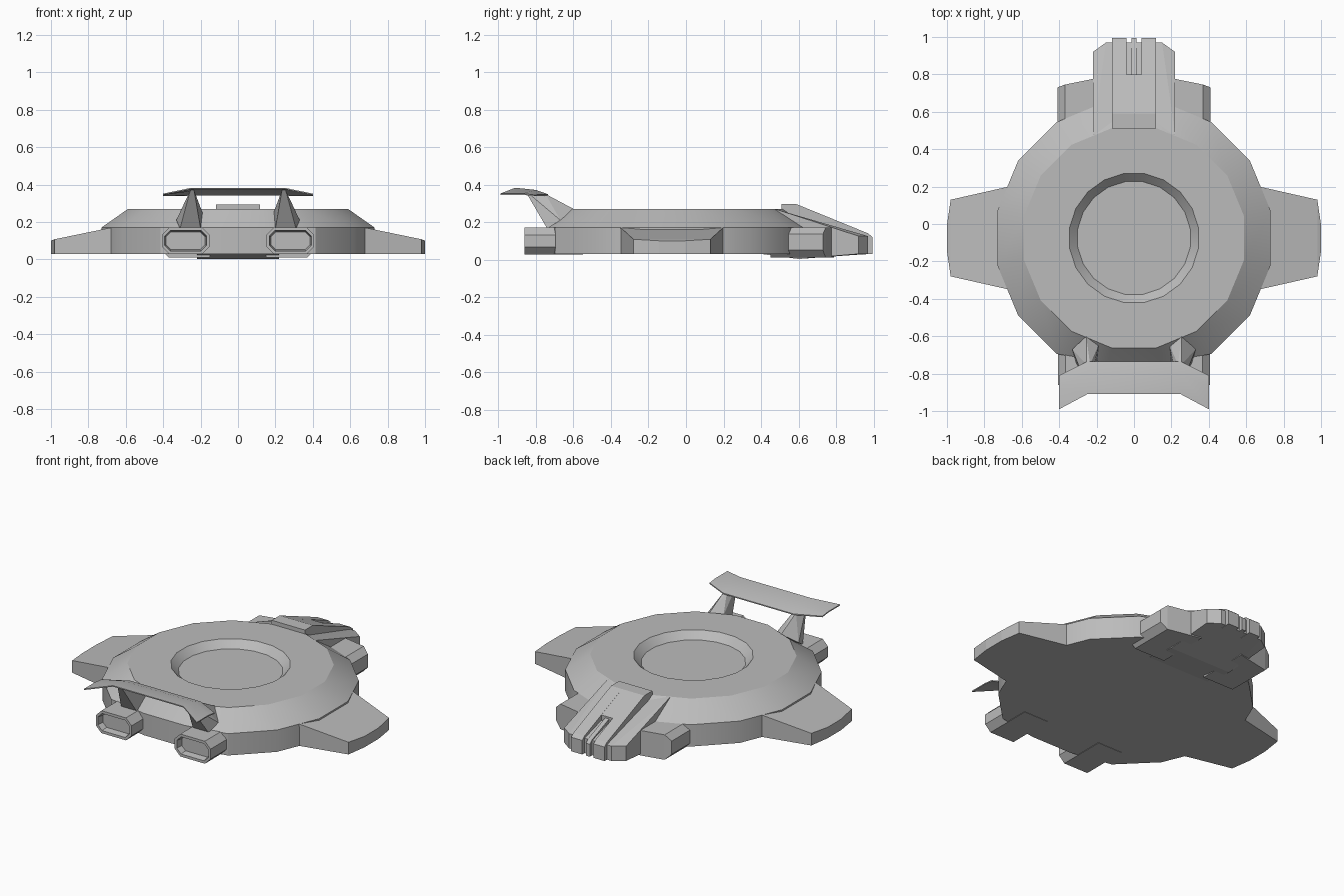
import bpy, bmesh
from math import sin, cos, pi, radians

cube = bpy.data.objects.get("Cube")
if cube:
    bpy.data.objects.remove(cube, do_unlink=True)

grey = bpy.data.materials.new("hull_grey")
grey.use_nodes = True
tone = (0.5, 0.5, 0.5, 1)
grey.diffuse_color = tone
grey.node_tree.nodes["Principled BSDF"].inputs["Base Color"].default_value = tone

CY = -0.075  # saucer centre along y


def finish(name, bm, smooth=False):
    bmesh.ops.recalc_face_normals(bm, faces=bm.faces)
    mesh = bpy.data.meshes.new(name)
    bm.to_mesh(mesh)
    bm.free()
    mesh.materials.append(grey)
    obj = bpy.data.objects.new(name, mesh)
    bpy.context.collection.objects.link(obj)
    if smooth:
        shade(obj)
    return obj


def shade(obj):
    bpy.ops.object.select_all(action='DESELECT')
    obj.select_set(True)
    bpy.context.view_layer.objects.active = obj
    bpy.ops.object.shade_smooth_by_angle(angle=radians(30))


def loft(name, rings, smooth=False):
    """Skin equal-length closed rings and cap both ends."""
    bm = bmesh.new()
    loops = [[bm.verts.new(p) for p in ring] for ring in rings]
    n = len(loops[0])
    for a, b in zip(loops, loops[1:]):
        for i in range(n):
            j = (i + 1) % n
            bm.faces.new((a[i], a[j], b[j], b[i]))
    bm.faces.new(loops[0])
    bm.faces.new(loops[-1])
    return finish(name, bm, smooth)


def prism(name, profile, x0, x1):
    """Extrude a (y, z) profile across x."""
    return loft(name, [[(x, y, z) for y, z in profile] for x in (x0, x1)])


def solid(name, points, side=1):
    """Convex solid around the points, mirrored when side is -1."""
    bm = bmesh.new()
    for x, y, z in points:
        bm.verts.new((x * side, y, z))
    bmesh.ops.convex_hull(bm, input=bm.verts)
    bmesh.ops.dissolve_limit(bm, angle_limit=radians(1), verts=bm.verts, edges=bm.edges)
    return finish(name, bm)


def circle(r, z, n, back=-2):
    return [(r * sin((i + .5) * 2 * pi / n),
             max(back, CY + r * cos((i + .5) * 2 * pi / n)), z) for i in range(n)]


def octagon(cx, cz, w, h, c, y):
    """Rectangle with cut corners, facing y."""
    pts = [(w, h - c), (w - c, h), (c - w, h), (-w, h - c),
           (-w, c - h), (c - w, -h), (w - c, -h), (w, c - h)]
    return [(cx + a, y, cz + b) for a, b in pts]


# Saucer, flattened at the exhaust end, with a round dished recess
hull = loft("saucer_hull", [circle(.745, .03, 16, -.745), circle(.745, .17, 16, -.745),
                            circle(.6, .27, 16)])
cutter = loft("recess_cutter", [circle(.305, .225, 20), circle(.349, .27, 20),
                                circle(.349, .35, 20)])
cutter.hide_render = True
cut = hull.modifiers.new("recess", 'BOOLEAN')
cut.operation = 'DIFFERENCE'
cut.solver = 'EXACT'
cut.object = cutter
bpy.context.view_layer.objects.active = hull
bpy.ops.object.modifier_apply(modifier=cut.name)
bpy.data.objects.remove(cutter, do_unlink=True)
shade(hull)

# Parts repeated on both sides
for side, label in ((1, "left"), (-1, "right")):
    # Stub wing
    wing = []
    for x, half, top in ((.6, .29, .185), (.67, .275, .172), (.98, .205, .108), (1, .07, .1)):
        for y in (CY - half, CY + half):
            wing += [(x, y, .03), (x, y, top)]
    solid(label + "_wing", wing, side)

    # Exhaust nozzle with a hollow mouth
    cx = .28 * side
    loft(label + "_exhaust", [octagon(cx, .1, .127, .072, .04, -.55),
                              octagon(cx, .1, .127, .072, .04, -.86),
                              octagon(cx, .1, .112, .055, .03, -.86),
                              octagon(cx, .1, .104, .048, .026, -.82)])

    # Spoiler strut
    solid(label + "_spoiler_strut", [
        (.255, -.6, .27), (.33, -.67, .21), (.31, -.74, .165), (.2, -.74, .165),
        (.19, -.65, .25), (.255, -.75, .35), (.235, -.75, .35),
        (.255, -.86, .37), (.235, -.86, .37)], side)

    # Pod beside the nose
    pod = []
    for x, z0, z1, y in ((.15, .01, .17, .79), (.37, .01, .17, .745), (.41, .05, .135, .73)):
        for z in (z0, z1):
            pod += [(x, .45, z), (x, y, z)]
    solid(label + "_nose_pod", pod, side)

    # Raised nose rail beside the centre slot
    rail = [(.51, .295), (.59, .295), (.97, .14), (.995, .12), (.995, .03), (.62, .01), (.51, .2)]
    prism(label + "_nose_rail", rail, .04 * side, .118 * side)

# Nose block with cut front corners
nose = []
for x, y in ((.22, .92), (.15, .97)):
    for s in (x, -x):
        nose += [(s, .4, .03), (s, .4, .268), (s, .48, .268), (s, y, .125),
                 (s, y, .03), (s, .6, .003)]
solid("nose_block", nose)

# Centre of the nose: filled strip, then a slot holding a thin rod
prism("nose_strip", [(.51, .295), (.59, .295), (.8, .209), (.8, .05), (.51, .2)], -.04, .04)
prism("nose_rod", [(.78, .205), (.97, .13), (.995, .11), (.995, .03), (.78, .03)], -.014, .014)

# Spoiler: thin arched blade with drooping swept tips
tip = [(-.81, .345), (-.87, .352), (-.99, .352)]
mid = [(-.735, .348), (-.8, .371), (-.91, .383)]
rings = []
for x, line in ((-.4, tip), (-.25, mid), (.25, mid), (.4, tip)):
    rings.append([(x, y, z) for y, z in line] + [(x, y, z - .007) for y, z in reversed(line)])
loft("spoiler_blade", rings, True)
